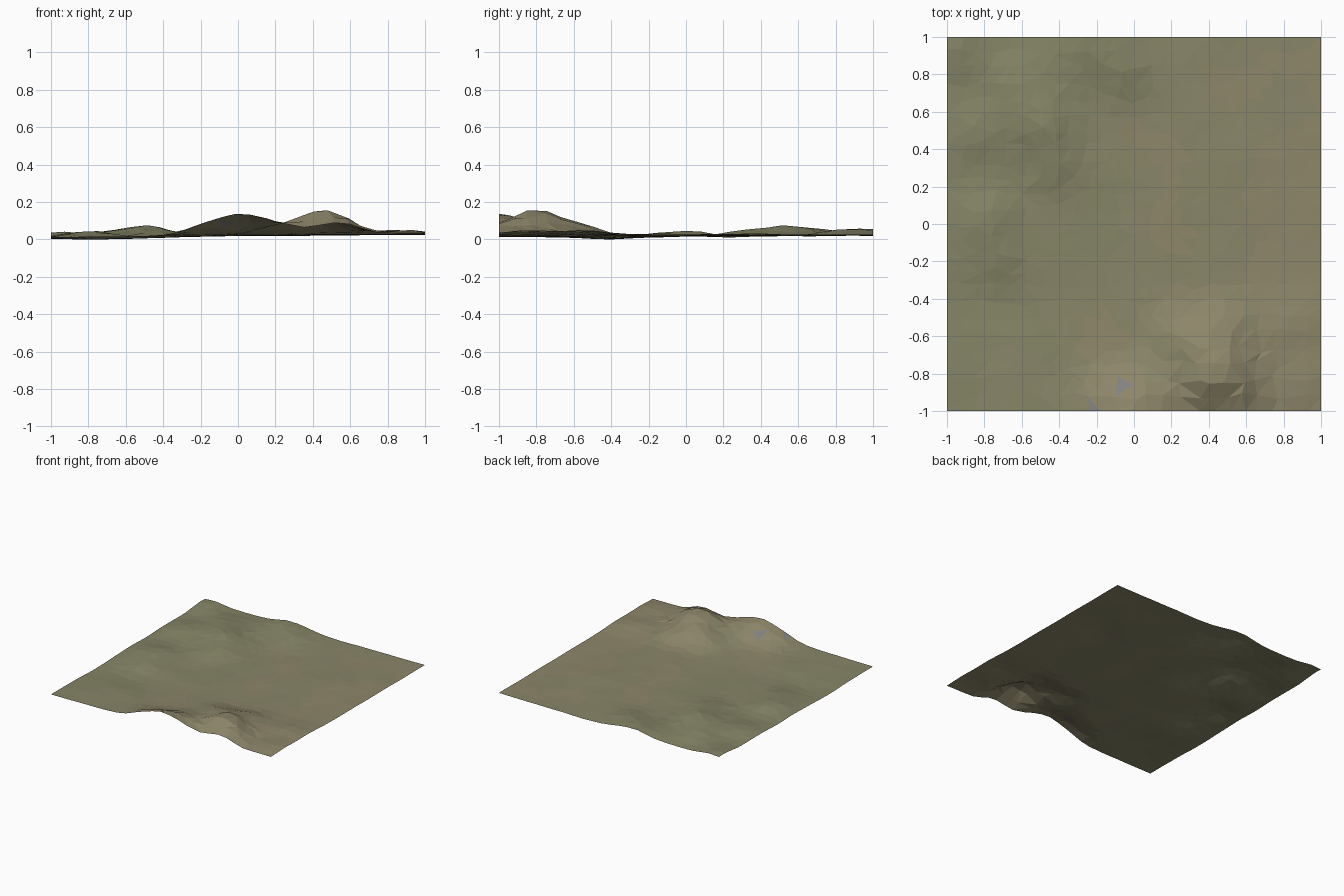
import bpy, bmesh, math, random
from mathutils import noise, Vector

random.seed(4)
N = 24

# Hills: x, y, height, spread along the x axis, spread along the y axis
HILLS = [
    (0.41, -0.78, 0.105, 0.10, 0.12), (0.55, -0.90, 0.075, 0.10, 0.14),
    (-0.10, -1.00, 0.085, 0.13, 0.13), (0.12, -0.98, 0.085, 0.12, 0.15),
    (0.25, -0.62, 0.050, 0.12, 0.10), (0.50, -0.55, 0.040, 0.10, 0.09),
    (0.85, -0.55, 0.028, 0.12, 0.10), (0.90, -0.85, 0.022, 0.10, 0.10),
    (-0.48, 0.52, 0.052, 0.11, 0.11), (-0.62, 0.75, 0.038, 0.12, 0.12),
    (-0.42, 0.30, 0.030, 0.10, 0.10), (-0.20, 0.95, 0.045, 0.14, 0.13),
    (-0.05, 0.80, 0.022, 0.09, 0.09), (-0.82, 0.50, 0.028, 0.12, 0.12),
    (-0.80, 0.02, 0.034, 0.10, 0.10), (-0.72, -0.20, 0.022, 0.09, 0.09),
    (-0.95, 0.95, 0.030, 0.12, 0.12), (0.60, 0.35, 0.008, 0.14, 0.14),
    (-0.75, -0.40, -0.014, 0.30, 0.14),
]

def height(x, y):
    z = 0.024 + 0.008 * x - 0.002 * y
    hilly = 0.0
    for hx, hy, h, sx, sy in HILLS:
        g = math.exp(-0.5 * (((x - hx) / sx) ** 2 + ((y - hy) / sy) ** 2))
        z += h * g
        hilly += max(h, 0) * g
    rough = 0.003 + 0.12 * hilly
    return max(0.0, z + rough * noise.noise(Vector((x * 6, y * 6, 1.7))))

# Irregular triangulated ground sheet
bm = bmesh.new()
bmesh.ops.create_grid(bm, x_segments=N, y_segments=N, size=1.0)
step = 2.0 / N
for v in bm.verts:
    if abs(v.co.x) < 0.999:
        v.co.x += random.uniform(-0.28, 0.28) * step
    if abs(v.co.y) < 0.999:
        v.co.y += random.uniform(-0.28, 0.28) * step
    v.co.z = height(v.co.x, v.co.y)
bmesh.ops.triangulate(bm, faces=bm.faces[:], quad_method='SHORT_EDGE')
low = min(v.co.z for v in bm.verts)
for v in bm.verts:
    v.co.z -= low

# Olive grass to dry earth, with a few bare rock faces
for f in bm.faces:
    c = f.calc_center_median()
    t = 0.5 + 0.45 * (c.x - c.y * 0.5) + 0.5 * noise.noise(Vector((c.x * 3, c.y * 3, 0)))
    f.material_index = 0 if t < 0.35 else 1 if t < 0.7 else 2
    f.smooth = False
bm.faces.ensure_lookup_table()
for rx, ry in [(-0.07, -0.87), (-0.24, -0.95)]:
    rock = min(bm.faces, key=lambda f: (f.calc_center_median().xy - Vector((rx, ry))).length)
    rock.material_index = 3

mesh = bpy.data.meshes.new("terrain")
bm.to_mesh(mesh)
bm.free()
for name, col in [("grass", (0.235, 0.235, 0.135)), ("dry_grass", (0.25, 0.238, 0.14)),
                  ("earth", (0.27, 0.24, 0.145)), ("rock", (0.22, 0.22, 0.22))]:
    m = bpy.data.materials.new(name)
    m.diffuse_color = (*col, 1)
    mesh.materials.append(m)
bpy.context.collection.objects.link(bpy.data.objects.new("terrain", mesh))
